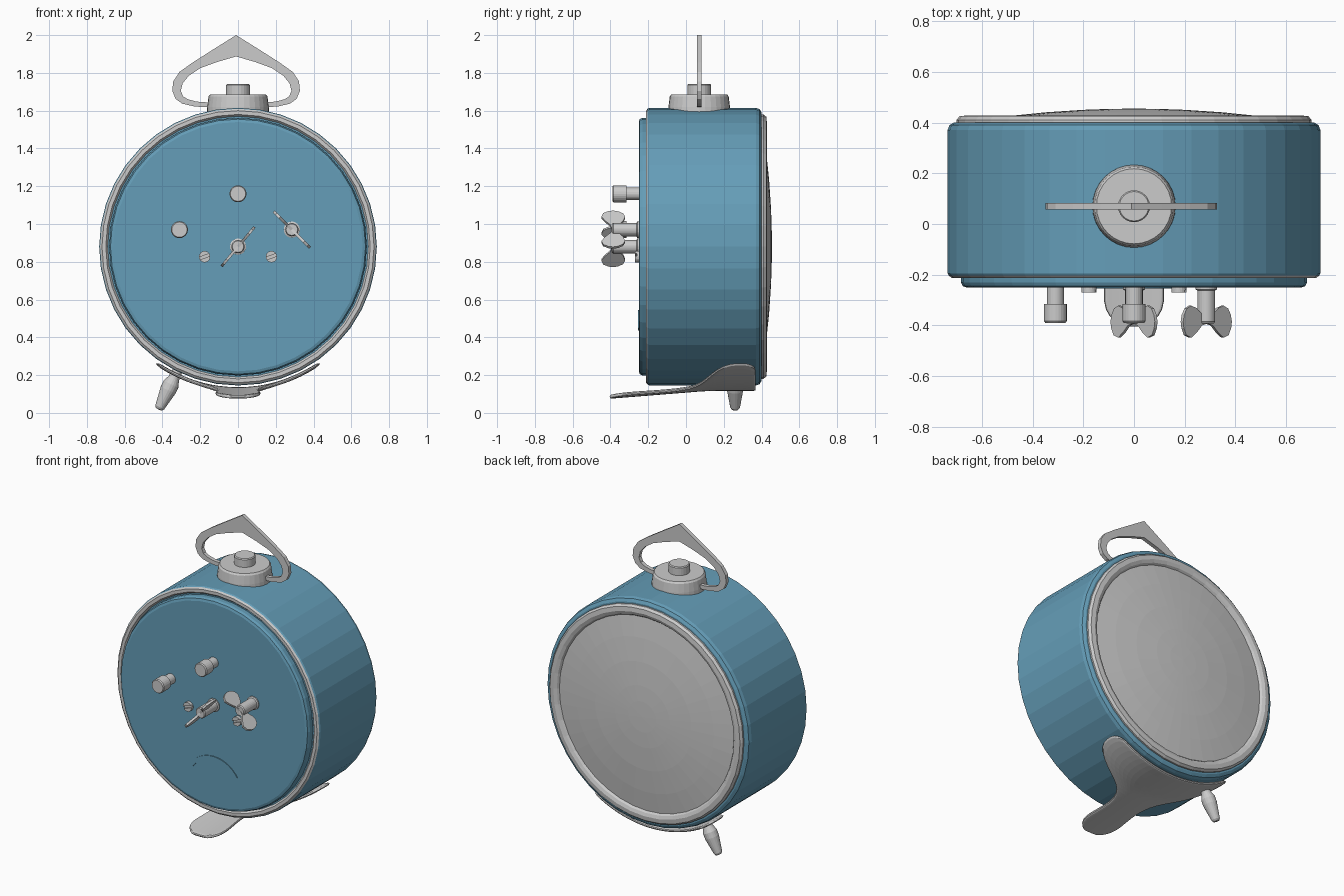
import bpy, bmesh
from math import cos, sin, pi, radians, sqrt
from mathutils import Matrix, Vector

if "Cube" in bpy.data.objects:
    bpy.data.objects.remove(bpy.data.objects["Cube"])


def material(name, rgb):
    m = bpy.data.materials.new(name)
    m.use_nodes = True
    m.diffuse_color = (*rgb, 1)
    m.node_tree.nodes["Principled BSDF"].inputs["Base Color"].default_value = (*rgb, 1)
    return m


BLUE = material("blue paint", (0.13, 0.34, 0.48))
GREY = material("grey metal", (0.6, 0.6, 0.6))
parts = []


def finish(bm, name, *mats):
    bmesh.ops.recalc_face_normals(bm, faces=bm.faces)
    mesh = bpy.data.meshes.new(name)
    bm.to_mesh(mesh)
    bm.free()
    ob = bpy.data.objects.new(name, mesh)
    bpy.context.collection.objects.link(ob)
    for m in mats:
        mesh.materials.append(m)
    parts.append(ob)
    return ob


def lathe(name, profile, origin, axis, mats, seg=24, accent=()):
    """Revolve (radius, height) points; bands listed in accent use the second material."""
    bm = bmesh.new()
    rings = []
    for r, h in profile:
        if r == 0:
            rings.append([bm.verts.new((0, 0, h))] * seg)
        else:
            rings.append([bm.verts.new((r * cos(2 * pi * i / seg), r * sin(2 * pi * i / seg), h))
                          for i in range(seg)])
    for band, (a, b) in enumerate(zip(rings, rings[1:])):
        for i in range(seg):
            j = (i + 1) % seg
            f = bm.faces.new(dict.fromkeys((a[i], a[j], b[j], b[i])))
            f.material_index = 1 if band in accent else 0
    turn = Vector((0, 0, 1)).rotation_difference(Vector(axis)).to_matrix().to_4x4()
    bm.transform(Matrix.Translation(origin) @ turn)
    return finish(bm, name, *mats)


def strip(name, a, b, thick, matrix, mat):
    """Flat band between two matching outlines, thickened evenly about its plane."""
    bm = bmesh.new()
    va = [bm.verts.new((*p, -thick / 2)) for p in a]
    vb = [bm.verts.new((*p, -thick / 2)) for p in b]
    for i in range(len(a) - 1):
        bm.faces.new((va[i], va[i + 1], vb[i + 1], vb[i]))
    bmesh.ops.remove_doubles(bm, verts=bm.verts, dist=1e-5)
    out = bmesh.ops.extrude_face_region(bm, geom=bm.faces[:])
    verts = [v for v in out["geom"] if isinstance(v, bmesh.types.BMVert)]
    bmesh.ops.translate(bm, verts=verts, vec=(0, 0, thick))
    bm.transform(matrix)
    return finish(bm, name, mat)


def mirrored(half):
    """Complete a half outline that starts on the centre line."""
    return [(-x, y) for x, y in half[:0:-1]] + list(half)


def upright(x, y, z):
    return Matrix.Translation((x, y, z)) @ Matrix.Rotation(pi / 2, 4, 'X')


CZ = 0.88                      # height of the case centre
CENTRE = (0, 0, CZ)
BACK, FRONT = (0, 1, 0), (0, -1, 0)

# Case: drum with a grey bead around the raised plate
lathe("case", [(0, -0.2), (0.69, -0.2), (0.7, -0.212), (0.72, -0.212), (0.73, -0.203),
               (0.735, -0.195), (0.735, 0.37), (0.728, 0.39), (0.71, 0.4), (0, 0.4)],
      CENTRE, BACK, (BLUE, GREY), 40, accent=(1, 2, 3))
lathe("cover_plate", [(0, -0.25), (0.66, -0.25), (0.675, -0.245), (0.682, -0.23), (0.682, -0.19)],
      CENTRE, BACK, (BLUE,), 40)

# Bezel and domed glass
lathe("bezel", [(0.7, 0.39), (0.7, 0.41), (0.688, 0.425), (0.66, 0.428), (0.64, 0.42), (0.625, 0.4)],
      CENTRE, BACK, (GREY,), 40)
lathe("glass", [(r, 0.455 - 0.12 * r * r) for r in (0.635, 0.5, 0.35, 0.2, 0.1, 0)],
      CENTRE, BACK, (GREY,), 40)

# Top boss, push button and handle
TOP_Y = 0.07
lathe("top_boss", [(0.165, 1.57), (0.163, 1.62), (0.156, 1.675), (0.148, 1.686), (0, 1.686)],
      (0, TOP_Y, 0), (0, 0, 1), (GREY,), 32)
lathe("push_button", [(0.063, 1.68), (0.063, 1.735), (0.058, 1.741), (0, 1.741)],
      (0, TOP_Y, 0), (0, 0, 1), (GREY,))
handle_outer = [(0, 2), (0.12, 1.925), (0.23, 1.855), (0.3, 1.805), (0.333, 1.755), (0.338, 1.705),
                (0.32, 1.662), (0.285, 1.637), (0.22, 1.622), (0.1, 1.615)]
handle_inner = [(0, 1.887), (0.1, 1.858), (0.19, 1.825), (0.25, 1.785), (0.283, 1.745), (0.293, 1.705),
                (0.28, 1.675), (0.255, 1.66), (0.21, 1.648), (0.1, 1.64)]
strip("handle", mirrored(handle_outer), mirrored(handle_inner), 0.025,
      upright(-0.01, TOP_Y, 0), GREY)

# Setting knobs
for side, x, z in (("centre", 0, 1.16), ("right", -0.31, 0.97)):
    lathe(side + "_knob", [(0.033, 0.24), (0.033, 0.315), (0.045, 0.315), (0.045, 0.383),
                           (0.04, 0.39), (0, 0.39)], (x, 0, z), FRONT, (GREY,))

# Winding keys: round shaft with a thin butterfly wing
wing_outer = [(0, -0.392), (0.03, -0.4), (0.06, -0.428), (0.09, -0.448), (0.118, -0.438),
              (0.132, -0.41), (0.136, -0.385)]
wing_inner = [(0, -0.36), (0.03, -0.355), (0.06, -0.332), (0.09, -0.322), (0.115, -0.333),
              (0.13, -0.358), (0.136, -0.385)]
for side, x, z, angle in (("centre", 0, 0.88, 50), ("left", 0.285, 0.97, -45)):
    lathe(side + "_key_shaft", [(0.043, 0.24), (0.043, 0.258), (0.035, 0.262), (0.035, 0.385),
                                (0.03, 0.392), (0, 0.392)], (x, 0, z), FRONT, (GREY,))
    a = radians(angle)
    u, v = Vector((cos(a), 0, sin(a))), Vector((0, 1, 0))
    frame = Matrix((u, v, u.cross(v))).transposed().to_4x4()
    strip(side + "_key_wing", mirrored(wing_outer), mirrored(wing_inner), 0.014,
          Matrix.Translation((x, 0, z)) @ frame, GREY)

# Slotted screws: base disc and two half-round pads
for side, x in (("left", 0.177), ("right", -0.177)):
    lathe(side + "_screw", [(0.03, 0.24), (0.03, 0.26), (0, 0.26)], (x, 0, 0.827), FRONT, (GREY,), 16)
    for half, turn in (("upper", radians(20)), ("lower", radians(200))):
        arc = [(0.03 * cos(t), 0.03 * sin(t)) for t in (pi * (0.08 + 0.084 * i) for i in range(11))]
        flat = [(px, 0.007) for px, _ in arc]
        strip(f"{side}_screw_{half}_half", arc, flat, 0.014,
              upright(x, -0.264, 0.827) @ Matrix.Rotation(turn, 4, 'Z'), GREY)


# Curved speed-adjuster slot on the plate
def bow(r):
    return [(r * cos(t), r * sin(t)) for t in (radians(32 + 116 * i / 16) for i in range(17))]


strip("adjuster_slot", bow(0.205), bow(0.18), 0.006, upright(0, -0.252, 0.34), BLUE)

# Stand: saddle hugging the case underside, with a tongue reaching forward
rows = [(-0.405, 0.04), (-0.385, 0.08), (-0.34, 0.115), (-0.27, 0.122), (-0.15, 0.105),
        (-0.05, 0.11), (0.03, 0.15), (0.08, 0.22), (0.12, 0.31), (0.17, 0.39),
        (0.23, 0.43), (0.31, 0.435), (0.35, 0.42), (0.37, 0.39)]
COLS = 12
bm = bmesh.new()
grid = []
for y, half in rows:
    drop = 0.04 * max(0, 0.1 - y) / 0.5
    line = []
    for i in range(COLS + 1):
        x = half * (2 * i / COLS - 1)
        line.append(bm.verts.new((x, y, CZ - sqrt(0.745 ** 2 - x * x) - drop)))
    grid.append(line)
for a, b in zip(grid, grid[1:]):
    for i in range(COLS):
        bm.faces.new((a[i], a[i + 1], b[i + 1], b[i]))
bmesh.ops.recalc_face_normals(bm, faces=bm.faces)
shell = bmesh.ops.extrude_face_region(bm, geom=bm.faces[:])
for v in shell["geom"]:
    if isinstance(v, bmesh.types.BMVert):
        out = Vector((v.co.x, 0, v.co.z - CZ)).normalized()
        v.co += out * 0.02
stand = finish(bm, "stand", GREY)
smooth = stand.modifiers.new("rounding", 'SUBSURF')
smooth.levels = smooth.render_levels = 1

# Single tapered leg, pointing away from the case centre
lean = Vector((-0.42, 0, -0.862)).normalized()
lathe("leg", [(0, 0.73), (0.026, 0.73), (0.03, 0.775), (0.043, 0.81), (0.043, 0.845),
              (0.026, 0.945), (0.018, 0.957), (0, 0.96)], (0, 0.26, CZ), lean, (GREY,), 20)

# Soft shading with crisp edges
for ob in bpy.context.view_layer.objects:
    ob.select_set(ob in parts)
bpy.context.view_layer.objects.active = parts[0]
bpy.ops.object.shade_smooth_by_angle(angle=radians(35))
